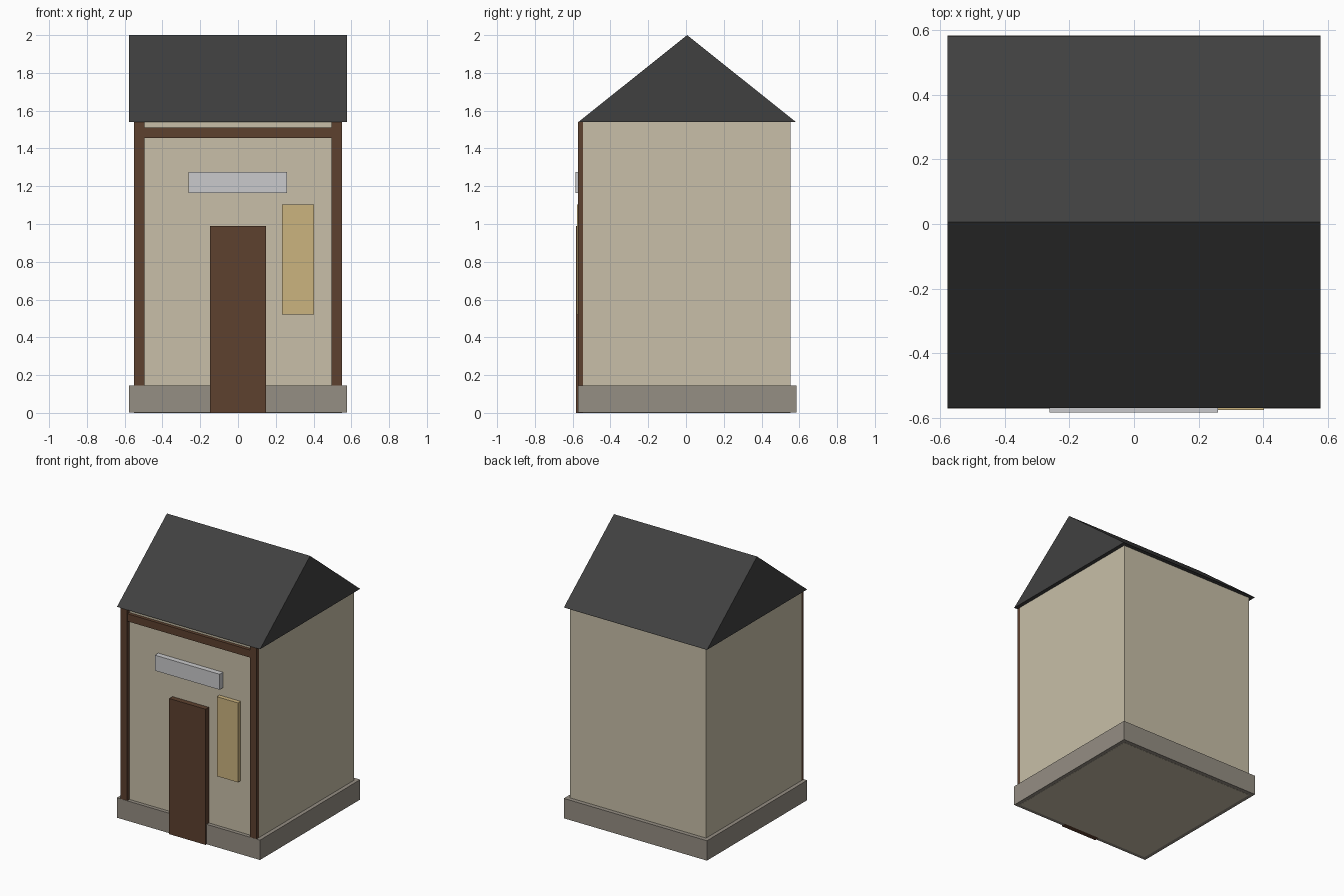
import bpy

if "Cube" in bpy.data.objects:
    bpy.data.objects.remove(bpy.data.objects["Cube"])


def material(name, rgb):
    m = bpy.data.materials.new(name)
    lin = [((c / 255 + 0.055) / 1.055) ** 2.4 for c in rgb]
    m.diffuse_color = (*lin, 1.0)
    m.use_nodes = True
    m.node_tree.nodes["Principled BSDF"].inputs["Base Color"].default_value = m.diffuse_color
    return m


PLASTER = material("beige plaster", (200, 191, 168))
STONE = material("grey stone", (149, 142, 131))
WOOD = material("dark brown wood", (93, 65, 47))
SLATE = material("dark slate", (64, 64, 64))
METAL = material("light grey board", (202, 202, 204))
AMBER = material("amber glass", (203, 179, 127))


def mesh(name, verts, faces, mat):
    me = bpy.data.meshes.new(name)
    me.from_pydata(verts, [], faces)
    me.materials.append(mat)
    ob = bpy.data.objects.new(name, me)
    bpy.context.collection.objects.link(ob)
    return ob


def box(name, x, y, z, mat):
    verts = [(a, b, c) for c in z for b in y for a in x]
    faces = [(0, 2, 3, 1), (4, 5, 7, 6), (0, 1, 5, 4),
             (2, 6, 7, 3), (0, 4, 6, 2), (1, 3, 7, 5)]
    return mesh(name, verts, faces, mat)


# Body and plinth (both reach the ground)
WALL_FRONT = -0.545
box("walls", (-0.55, 0.55), (WALL_FRONT, 0.553), (0, 1.54), PLASTER)
box("plinth", (-0.578, 0.578), (-0.572, 0.584), (0.001, 0.146), STONE)

# Gable roof with ridge along x
W, Y0, Y1, YM, E, R = 0.578, -0.571, 0.583, 0.006, 1.539, 2.0
mesh("roof",
     [(-W, Y0, E), (-W, Y1, E), (-W, YM, R), (W, Y0, E), (W, Y1, E), (W, YM, R)],
     [(0, 2, 1), (3, 4, 5), (0, 3, 5, 2), (1, 2, 5, 4), (0, 1, 4, 3)], SLATE)

# Timber frame on the front
for side, x in (("left", (-0.55, -0.495)), ("right", (0.495, 0.55))):
    box(side + "_post", x, (-0.571, WALL_FRONT), (0.146, 1.539), WOOD)
box("front_beam", (-0.495, 0.495), (-0.569, WALL_FRONT), (1.455, 1.51), WOOD)

# Door, side window and board above the door
box("door", (-0.147, 0.147), (-0.583, WALL_FRONT), (0, 0.99), WOOD)
box("window", (0.232, 0.403), (-0.576, WALL_FRONT), (0.522, 1.102), AMBER)
box("board", (-0.262, 0.26), (-0.584, WALL_FRONT), (1.163, 1.276), METAL)
